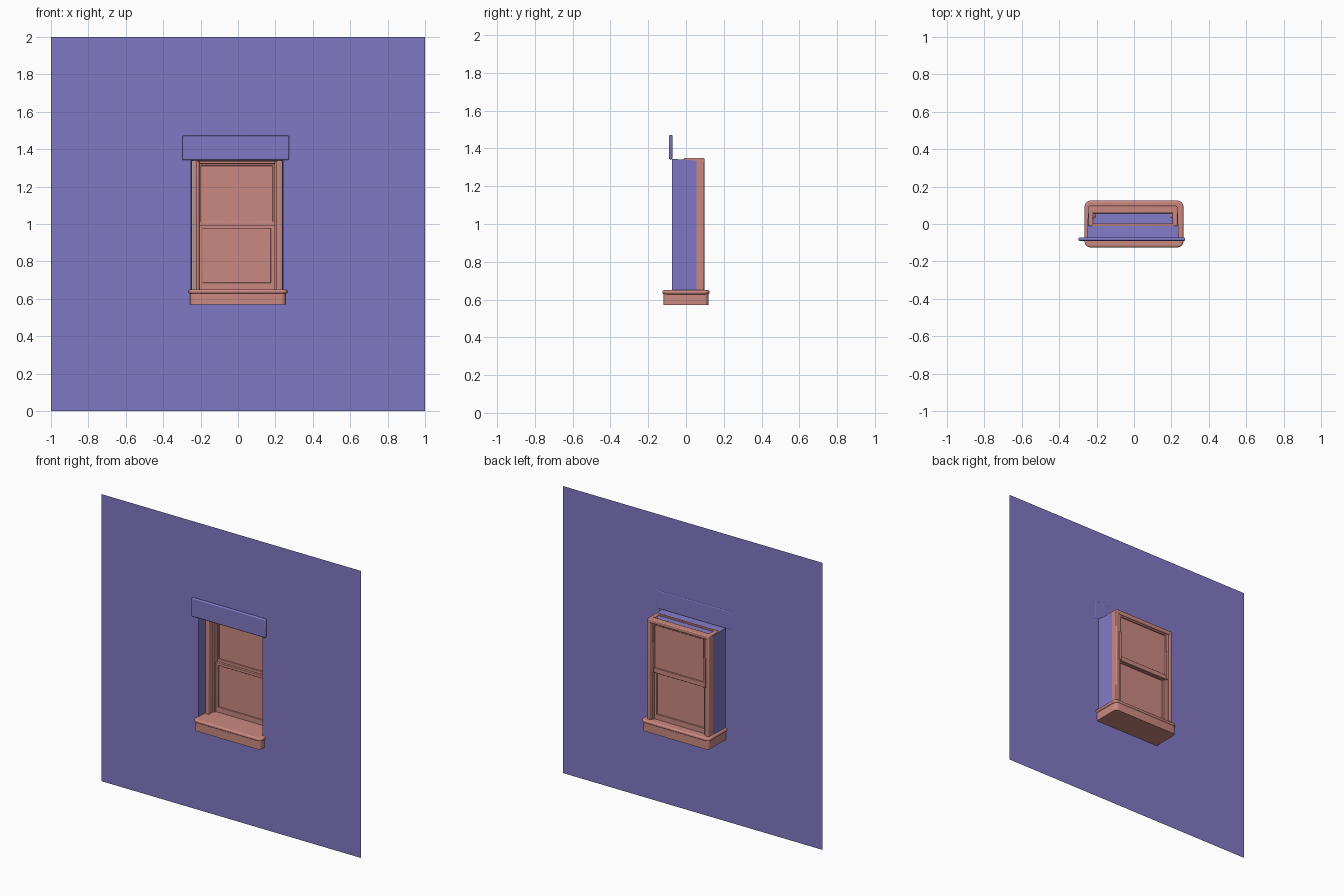
import bpy, bmesh, math

if "Cube" in bpy.data.objects:
    bpy.data.objects.remove(bpy.data.objects["Cube"])

def material(name, rgb):
    m = bpy.data.materials.new(name)
    m.diffuse_color = (*rgb, 1)
    m.use_nodes = True
    m.node_tree.nodes["Principled BSDF"].inputs["Base Color"].default_value = m.diffuse_color
    return m

PURPLE = material("wall_purple", (0.22, 0.19, 0.56))
PINK = material("frame_pink", (0.60, 0.25, 0.22))
XC = -0.006          # window centre line

def finish(name, bm, mat):
    me = bpy.data.meshes.new(name)
    bm.to_mesh(me)
    bm.free()
    ob = bpy.data.objects.new(name, me)
    bpy.context.collection.objects.link(ob)
    me.materials.append(mat)
    bpy.context.view_layer.objects.active = ob
    bpy.ops.object.select_all(action='DESELECT')
    ob.select_set(True)
    bpy.ops.object.shade_smooth_by_angle(angle=math.radians(40))
    return ob

def box(name, x, y, z, mat=PINK, bevel=0.003, corner=0):
    bm = bmesh.new()
    bmesh.ops.create_cube(bm, size=1)
    for v in bm.verts:
        v.co = [r[0] + (c + 0.5) * (r[1] - r[0]) for c, r in zip(v.co, (x, y, z))]
    if corner:       # round the plan corners
        up = [e for e in bm.edges if abs(e.verts[0].co.z - e.verts[1].co.z) > 1e-5]
        bmesh.ops.bevel(bm, geom=up, offset=corner, segments=5, profile=0.5, affect='EDGES')
    ob = finish(name, bm, mat)
    if bevel:
        b = ob.modifiers.new("bevel", 'BEVEL')
        b.width, b.segments, b.limit_method = bevel, 3, 'ANGLE'
        b.angle_limit = math.radians(40)
    return ob

def pair(name, x0, x1, y, z, bevel=0.003):
    # matching left and right pieces about the window centre
    for side, s in (("left", -1), ("right", 1)):
        box(f"{name}_{side}", sorted((XC + s * x0, XC + s * x1)), y, z, bevel=bevel)

# wall sheet with opening and tapered reveal
bm = bmesh.new()
def ring(x0, x1, z0, z1, y):
    return [bm.verts.new((x, y, z)) for x, z in ((x0, z0), (x0, z1), (x1, z1), (x1, z0))]
WALL_Y = -0.074
outer = ring(-1, 1, 0, 2, WALL_Y)
inner = ring(XC - 0.246, XC + 0.246, 0.62, 1.345, WALL_Y)
deep = ring(XC - 0.24, XC + 0.24, 0.62, 1.336, 0.056)
for i in range(4):
    j = (i + 1) % 4
    bm.faces.new((outer[i], outer[j], inner[j], inner[i]))
    if i < 3:
        bm.faces.new((inner[i], inner[j], deep[j], deep[i]))
finish("wall", bm, PURPLE)

# lintel over the opening
box("lintel", (-0.298, 0.274), (-0.09, -0.072), (1.342, 1.472), PURPLE, 0.007)

# sill: block and rounded lip
box("sill_block", (-0.257, 0.255), (-0.12, 0.12), (0.57, 0.635), bevel=0, corner=0.025)
box("sill_lip", (-0.264, 0.264), (-0.125, 0.125), (0.628, 0.65), bevel=0.009, corner=0.03)

# outer frame
pair("jamb", 0.212, 0.238, (-0.012, 0.097), (0.645, 1.35), 0.006)
pair("jamb_stop", 0.2, 0.214, (0.035, 0.09), (0.645, 1.34))
box("head", (XC - 0.236, XC + 0.236), (0.057, 0.098), (1.322, 1.35), bevel=0.006)
box("head_stop", (XC - 0.236, XC + 0.236), (-0.012, 0.004), (1.335, 1.349), bevel=0.004)

def sash(name, half, stile, z0, z1, low, top, y):
    pair(name + "_stile", half - stile, half, y, (z0, z1))
    box(name + "_bottom_rail", (XC - half, XC + half), y, (z0, z0 + low))
    box(name + "_top_rail", (XC - half, XC + half), y, (z1 - top, z1))
    mid = (y[0] + y[1]) / 2
    box(name + "_pane", (XC - half + 0.005, XC + half - 0.005),
        (mid - 0.002, mid + 0.002), (z0 + 0.005, z1 - 0.005), bevel=0)

# sliding sashes
sash("lower_sash", 0.203, 0.022, 0.648, 0.995, 0.038, 0.02, (0.05, 0.072))
sash("upper_sash", 0.203, 0.012, 0.98, 1.325, 0.034, 0.014, (0.066, 0.088))

# back guide strips
pair("guide_strip", 0.192, 0.21, (0.084, 0.096), (0.98, 1.19))
